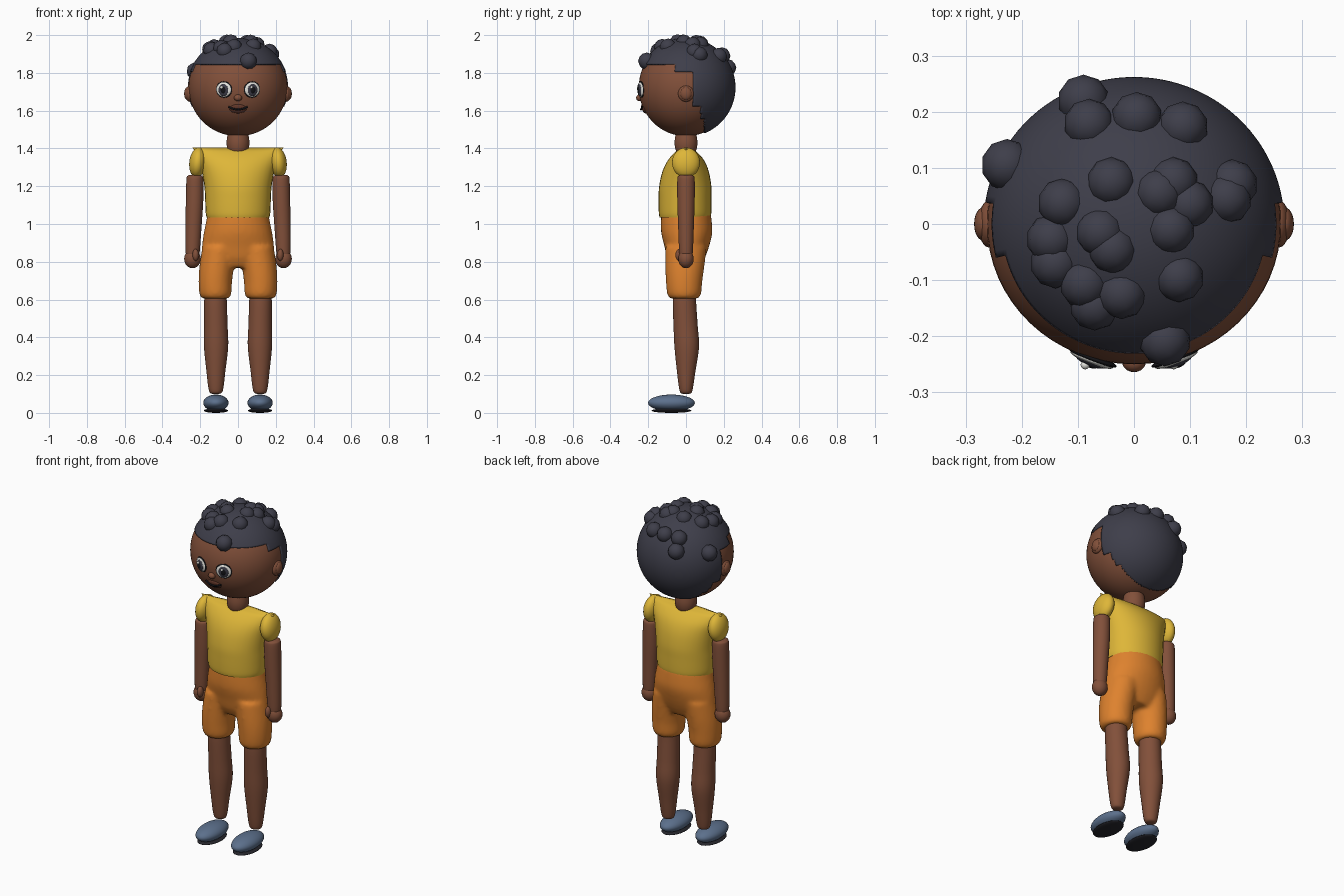
import bpy, bmesh, math
from mathutils import Matrix, Vector

cube = bpy.data.objects.get("Cube")
if cube:
    bpy.data.objects.remove(cube, do_unlink=True)


def material(name, *srgb):
    lin = [((c / 255 + 0.055) / 1.055) ** 2.4 for c in srgb] + [1]
    m = bpy.data.materials.new(name)
    m.use_nodes = True
    m.diffuse_color = lin
    m.node_tree.nodes["Principled BSDF"].inputs["Base Color"].default_value = lin
    return m


SKIN = material("brown skin", 130, 80, 58)
HAIR = material("charcoal hair", 62, 62, 74)
SHIRT = material("yellow cloth", 222, 182, 56)
SHORTS = material("orange cloth", 222, 130, 46)
SHOE = material("slate blue shoe", 92, 112, 140)
SOLE = material("dark sole", 38, 38, 44)
WHITE = material("eye white", 232, 232, 226)
BLACK = material("near black", 20, 20, 24)
LIP = material("lip brown", 100, 56, 42)


def finish(name, bm, mat, angle=50):
    bmesh.ops.recalc_face_normals(bm, faces=bm.faces)
    me = bpy.data.meshes.new(name)
    bm.to_mesh(me)
    bm.free()
    me.materials.append(mat)
    ob = bpy.data.objects.new(name, me)
    bpy.context.collection.objects.link(ob)
    bpy.ops.object.select_all(action='DESELECT')
    ob.select_set(True)
    bpy.context.view_layer.objects.active = ob
    bpy.ops.object.shade_smooth_by_angle(angle=math.radians(angle))
    return ob


def ellipsoid(name, mat, loc, radii, rot=None, segs=32):
    bm = bmesh.new()
    mtx = Matrix.Translation(loc) @ (rot or Matrix()) @ Matrix.Diagonal((*radii, 1))
    bmesh.ops.create_uvsphere(bm, u_segments=segs, v_segments=segs // 2, radius=1, matrix=mtx)
    return finish(name, bm, mat)


def spline(rows, steps=5):
    """Catmull-Rom interpolation of section rows."""
    rows = [Vector(r) for r in rows]
    pts = [rows[0]] + rows + [rows[-1]]
    out = []
    for a, b, c, d in zip(pts, pts[1:], pts[2:], pts[3:]):
        for i in range(steps):
            t = i / steps
            out.append(b + (c - a) * t / 2 + (a * 2 - b * 5 + c * 4 - d) * t * t / 2
                       + (b * 3 - a - c * 3 + d) * t ** 3 / 2)
    return out + [rows[-1]]


def loft(bm, rows, segs=32):
    """Elliptical sections given as (z, centre x, centre y, radius x, radius y)."""
    rings = []
    for z, cx, cy, rx, ry in spline(rows):
        angles = [math.tau * k / segs for k in range(segs)]
        rings.append([bm.verts.new((cx + rx * math.cos(a), cy + ry * math.sin(a), z)) for a in angles])
    for lo, hi in zip(rings, rings[1:]):
        for k in range(segs):
            n = (k + 1) % segs
            bm.faces.new((lo[k], lo[n], hi[n], hi[k]))
    bm.faces.new(rings[0])
    bm.faces.new(rings[-1])


def lofted(name, mat, rows):
    bm = bmesh.new()
    loft(bm, rows)
    return finish(name, bm, mat)


# Head and neck
HZ = 1.723
ellipsoid("head", SKIN, (0, 0, HZ), (.262, .25, .258), segs=64)
lofted("neck", SKIN, [(1.37, 0, 0, .045, .045), (1.4, 0, 0, .057, .057),
                      (1.44, 0, 0, .06, .06), (1.5, 0, 0, .05, .05)])


# Hair cap: a shell trimmed along the hairline
def is_hair(p):
    if p.z > 1.845 or (p.z > 1.81 and p.y > -.06):
        return True
    return p.y > (.04 if p.z > 1.62 else .08 if p.z > 1.56 else .1)


bm = bmesh.new()
bmesh.ops.create_uvsphere(bm, u_segments=128, v_segments=96, radius=1,
                          matrix=Matrix.Translation((0, 0, HZ)) @ Matrix.Diagonal((.268, .262, .262, 1)))
bmesh.ops.delete(bm, geom=[f for f in bm.faces if not is_hair(f.calc_center_median())], context='FACES')
cap = finish("hair_cap", bm, HAIR)
shell = cap.modifiers.new("thickness", 'SOLIDIFY')
shell.thickness = .012
shell.offset = -1

# Curls resting on the hair cap
curls = [(-.09, .22), (-.08, .178), (.005, .19), (.087, .173), (-.226, .105), (-.04, .075),
         (-.127, .037), (.165, .045), (.175, .07), (.07, .075), (.045, .055), (.098, .035),
         (.065, -.01), (-.147, -.027), (-.14, -.07), (-.06, -.015), (-.038, -.045),
         (-.088, -.107), (-.022, -.125), (-.07, -.145), (.08, -.095), (.055, -.208)]
bm = bmesh.new()
for x, y in curls:
    h = math.sqrt(max(0, 1 - (x / .268) ** 2 - (y / .262) ** 2))
    bmesh.ops.create_icosphere(bm, subdivisions=2, radius=.044 + .004 * (1 - h),
                               matrix=Matrix.Translation((x, y, HZ + .243 * h)))
finish("hair_curls", bm, HAIR)

# Nose and mouth
ellipsoid("nose", SKIN, (0, -.246, 1.668), (.021, .018, .018), segs=20)
tilt = Matrix.Rotation(math.radians(24), 4, 'X')
ellipsoid("lips", LIP, (0, -.222, 1.61), (.045, .012, .026), tilt)
smile = bpy.data.curves.new("smile", 'CURVE')
smile.dimensions = '3D'
smile.bevel_depth = .005
line = smile.splines.new('POLY')
line.points.add(10)
for i, p in enumerate(line.points):
    x = (i - 5) * .01
    p.co = (x, -.238 + 3 * x * x, 1.606 + 6 * x * x, 1)
smile.materials.append(BLACK)
bpy.context.collection.objects.link(bpy.data.objects.new("mouth_line", smile))

# Shirt
lofted("shirt", SHIRT, [(1.035, 0, -.005, .166, .135), (1.06, 0, -.005, .171, .139),
                        (1.13, 0, -.005, .174, .14), (1.2, 0, -.004, .178, .138),
                        (1.28, 0, -.002, .192, .122), (1.34, 0, 0, .212, .094),
                        (1.385, 0, 0, .23, .052), (1.4, 0, 0, .238, .02), (1.405, 0, 0, .24, .004)])

# Shorts: hips and two legs fused into one smooth surface
bm = bmesh.new()
loft(bm, [(.77, 0, 0, .13, .075), (.82, 0, 0, .185, .1), (.88, 0, .004, .191, .118),
          (.95, 0, .004, .182, .135), (1.01, 0, .002, .17, .135), (1.065, 0, 0, .16, .13)])
for s in (-1, 1):
    loft(bm, [(.605, s * .12, -.01, .07, .075), (.63, s * .12, -.01, .085, .09),
              (.7, s * .12, -.01, .089, .097), (.78, s * .112, -.006, .092, .104),
              (.88, s * .095, 0, .094, .11)])
shorts = finish("shorts", bm, SHORTS)
fuse = shorts.modifiers.new("fuse", 'REMESH')
fuse.mode = 'VOXEL'
fuse.voxel_size = .01
fuse.use_smooth_shade = True
soften = shorts.modifiers.new("soften", 'SMOOTH')
soften.factor = .5
soften.iterations = 10

# Paired parts
for s, side in ((1, "left"), (-1, "right")):
    # Eye: stacked thin plates facing outwards
    turn = Matrix.Rotation(s * math.radians(21), 4, 'Z') @ Matrix.Rotation(math.radians(3), 4, 'X')
    out = turn @ Vector((0, -1, 0))
    base = Vector((s * .074, -.238, 1.712))
    for part, mat, dx, dz, push, rx, rz in (
            ("eye_outline", BLACK, 0, 0, 0, .046, .044), ("eye_white", WHITE, 0, 0, .004, .041, .039),
            ("iris", HAIR, 0, -.002, .008, .028, .032), ("pupil", BLACK, 0, -.002, .011, .016, .02),
            ("eye_glint", WHITE, -.008, .012, .014, .008, .008)):
        ellipsoid(f"{side}_{part}", mat, base + out * push + Vector((dx, 0, dz)), (rx, .008, rz), turn, 24)
    # Ear with a raised inner fold
    ellipsoid(side + "_ear", SKIN, (s * .258, 0, 1.69), (.02, .042, .043), segs=24)
    ellipsoid(side + "_ear_fold", SKIN, (s * .268, 0, 1.69), (.017, .03, .034), segs=24)
    # Sleeve, arm and hand
    ellipsoid(side + "_sleeve", SHIRT, (s * .214, 0, 1.325), (.044, .074, .08),
              Matrix.Rotation(s * math.radians(-6), 4, 'Y'))
    lofted(side + "_arm", SKIN, [(.82, s * .24, 0, .028, .028), (.85, s * .24, 0, .037, .036),
                                 (1, s * .235, 0, .043, .042), (1.12, s * .23, 0, .046, .046),
                                 (1.235, s * .228, 0, .045, .046), (1.255, s * .228, 0, .038, .038),
                                 (1.26, s * .228, 0, .025, .025)])
    ellipsoid(side + "_hand", SKIN, (s * .241, 0, .815), (.044, .041, .049), segs=24)
    ellipsoid(side + "_thumb", SKIN, (s * .224, -.036, .836), (.017, .02, .032), segs=20)
    # Lower leg with calf
    lofted(side + "_leg", SKIN, [(.1, s * .117, 0, .015, .015), (.108, s * .117, 0, .032, .03),
                                 (.14, s * .117, 0, .041, .038), (.22, s * .117, .001, .05, .049),
                                 (.35, s * .116, .004, .064, .065), (.46, s * .117, -.002, .062, .064),
                                 (.58, s * .119, -.008, .06, .062), (.64, s * .119, -.008, .058, .06)])
    # Shoe and sole
    ellipsoid(side + "_shoe", SHOE, (s * .117, -.077, .053), (.067, .124, .044))
    ellipsoid(side + "_sole", SOLE, (s * .117, -.077, .012), (.064, .106, .012))
